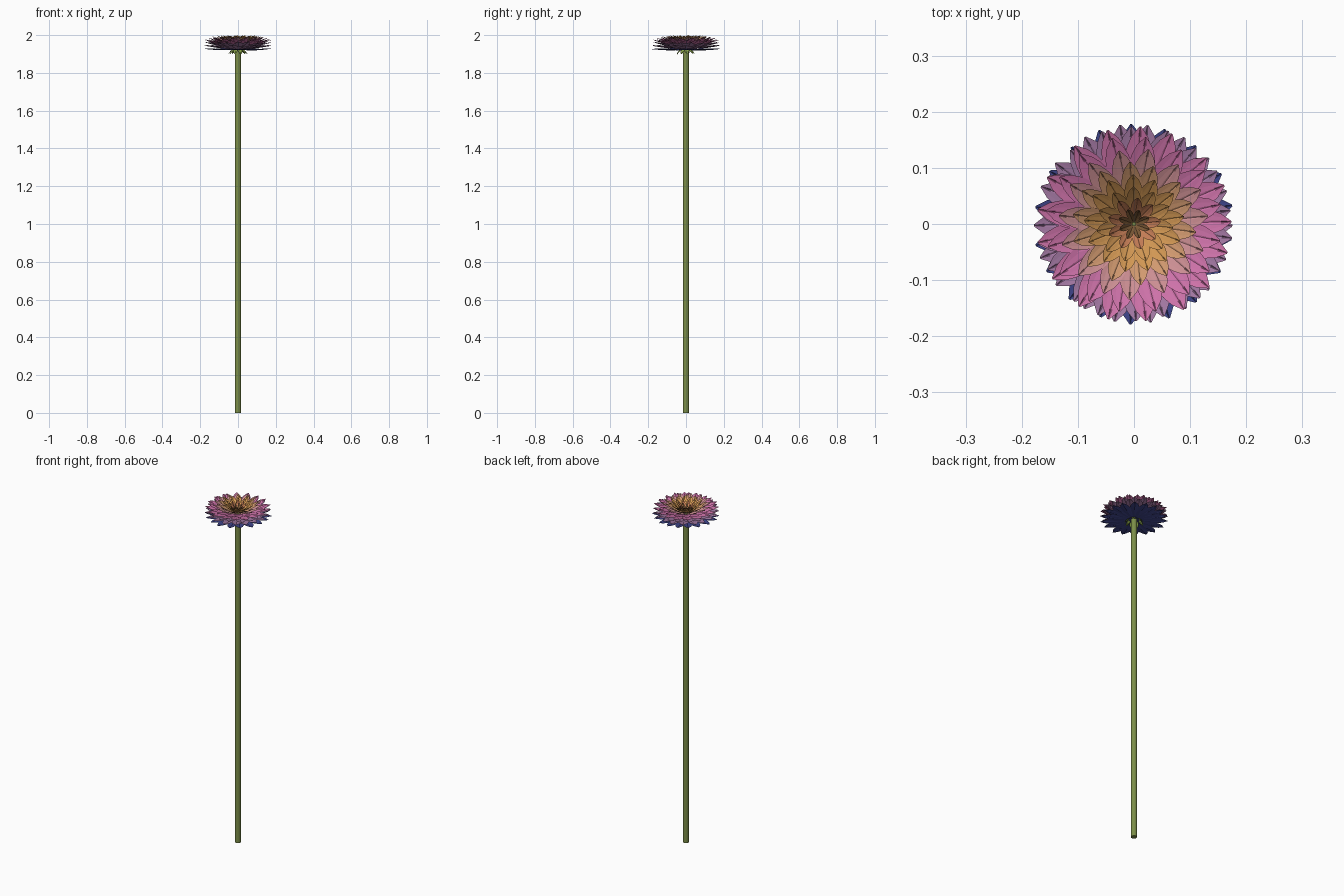
import bpy, bmesh, math, random

if "Cube" in bpy.data.objects:
    bpy.data.objects.remove(bpy.data.objects["Cube"])
random.seed(4)


def material(name, rgb):
    m = bpy.data.materials.new(name)
    m.diffuse_color = (*rgb, 1)
    m.use_nodes = True
    m.node_tree.nodes["Principled BSDF"].inputs["Base Color"].default_value = m.diffuse_color
    return m


stem_green = material("stem green", (0.20, 0.27, 0.065))
sepal_green = material("sepal green", (0.27, 0.40, 0.07))
navy = material("navy blue", (0.05, 0.06, 0.26))
mauve = material("mauve", (0.37, 0.19, 0.37))
pink = material("pink", (0.62, 0.17, 0.40))
rose = material("dusty rose", (0.60, 0.27, 0.29))
peach = material("peach", (0.64, 0.32, 0.16))
orange = material("amber", (0.66, 0.32, 0.09))
coral = material("coral", (0.60, 0.22, 0.10))
brown = material("brown", (0.22, 0.11, 0.04))

ACROSS = [-1, -0.55, -0.14, 0, 0.14, 0.55, 1]
STEPS = 9


def width_at(t):
    # narrow base, widest past the middle, bluntly pointed tip
    if t < 0.6:
        return 0.28 + 0.72 * math.sin(t / 0.6 * math.pi / 2)
    return max(0.02, 1 - ((t - 0.6) / 0.4) ** 2) ** 0.7


def ring(name, mat, count, r_base, r_tip, z_base, z_tip, half_width,
         turn=0.0, power=1.0, cup=0.004, jitter=0.004):
    bm = bmesh.new()
    for k in range(count):
        ang = 2 * math.pi * (k + turn) / count + random.uniform(-0.04, 0.04)
        tip = r_tip - random.uniform(0, jitter)
        zt = z_tip - random.uniform(0, jitter)
        c, s = math.cos(ang), math.sin(ang)
        rows = []
        for i in range(STEPS + 1):
            t = i / STEPS
            r = r_base + (tip - r_base) * t
            z = z_base + (zt - z_base) * t ** power
            w = half_width * width_at(t)
            row = []
            for v in ACROSS:
                fold = 0.0018 * t if v == 0 else 0     # groove on the midrib
                h = z + cup * (v * v - 1) * math.sin(math.pi * t) - fold
                row.append(bm.verts.new((c * r - s * w * v, s * r + c * w * v, h)))
            rows.append(row)
        for a, b in zip(rows, rows[1:]):
            for j in range(len(ACROSS) - 1):
                bm.faces.new((a[j], b[j], b[j + 1], a[j + 1]))
    me = bpy.data.meshes.new(name)
    bm.normal_update()
    bm.to_mesh(me)
    bm.free()
    me.materials.append(mat)
    ob = bpy.data.objects.new(name, me)
    bpy.context.collection.objects.link(ob)
    return ob


# Stem
bpy.ops.mesh.primitive_cylinder_add(vertices=16, radius=0.0165, depth=1.93,
                                    location=(0, 0, 0.965))
stem = bpy.context.object
stem.name = "stem"
stem.data.materials.append(stem_green)
bpy.ops.object.shade_smooth_by_angle()

# Drooping sepals under the head
ring("sepals", sepal_green, 9, 0.012, 0.052, 1.928, 1.902, 0.011, 0.2, 2.0, 0.002)

# Petal rings from the underside to the heart
ring("under_petals", navy, 18, 0.012, 0.180, 1.922, 1.930, 0.026, 0.5)
ring("outer_petals_low", mauve, 18, 0.012, 0.179, 1.926, 1.948, 0.026, 0.0)
ring("outer_petals_mid", mauve, 18, 0.012, 0.177, 1.929, 1.964, 0.026, 0.5)
ring("pink_petals_low", pink, 17, 0.011, 0.177, 1.931, 1.977, 0.025, 0.1)
ring("pink_petals_high", pink, 16, 0.010, 0.160, 1.933, 1.987, 0.024, 0.6)
ring("rose_petals_low", rose, 15, 0.009, 0.136, 1.935, 1.994, 0.021, 0.2)
ring("rose_petals_high", peach, 14, 0.008, 0.112, 1.937, 1.998, 0.018, 0.7)
ring("amber_petals_low", orange, 13, 0.007, 0.090, 1.939, 2.0, 0.016, 0.3)
ring("amber_petals_high", orange, 11, 0.006, 0.070, 1.941, 1.998, 0.013, 0.8)
ring("coral_petals", coral, 9, 0.005, 0.050, 1.943, 1.994, 0.010, 0.1)
ring("heart_petals", brown, 8, 0.003, 0.030, 1.945, 1.985, 0.006, 0.5)
